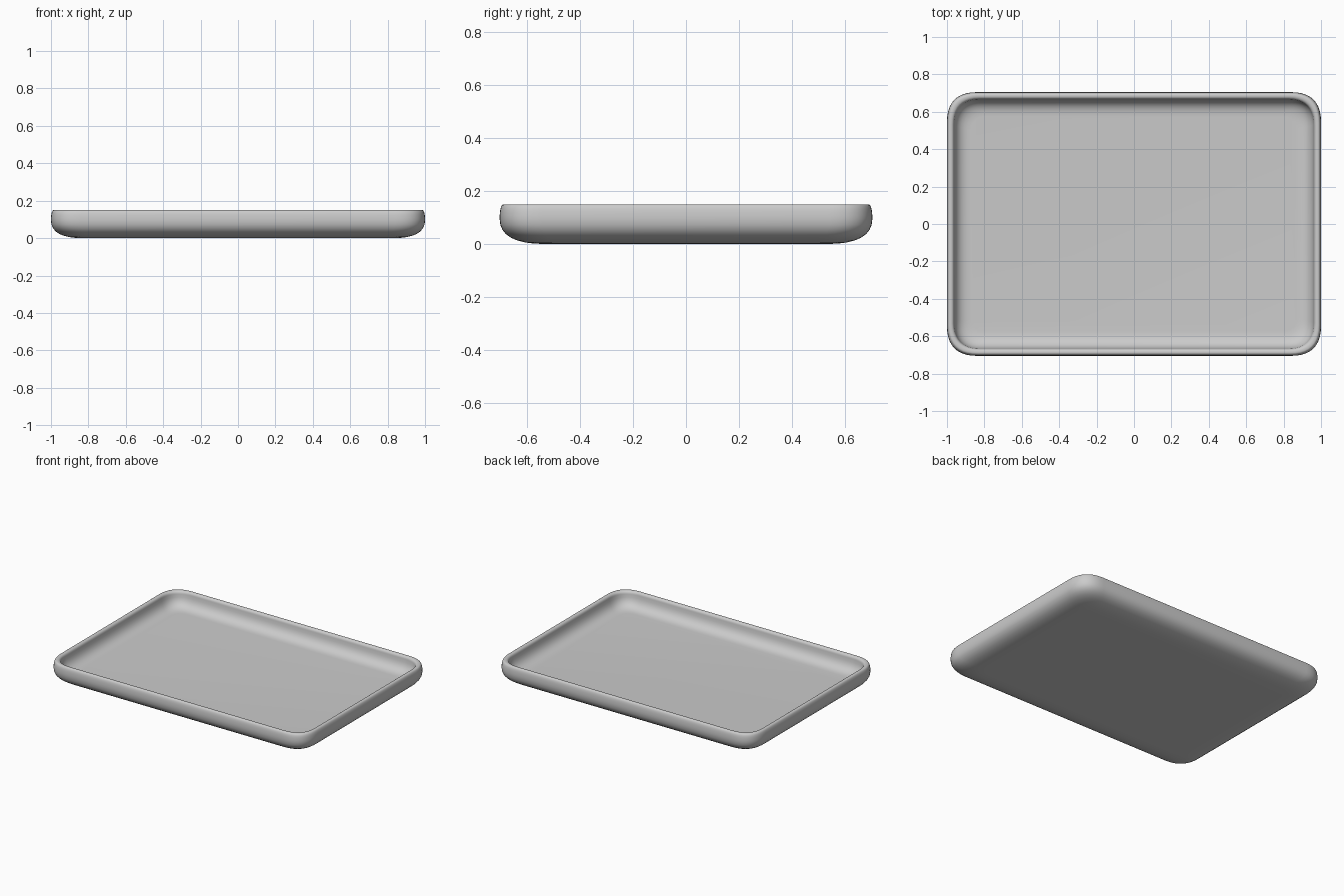
import bpy
import bmesh

if "Cube" in bpy.data.objects:
    bpy.data.objects.remove(bpy.data.objects["Cube"], do_unlink=True)

HALF_X, HALF_Y = 1.0, 0.705
CORNER_STEPS, CURVE_STEPS = 10, 8


def bezier(a, b, c, t):
    """Point on a quadratic curve."""
    return tuple((1 - t) ** 2 * p + 2 * t * (1 - t) * q + t * t * r
                 for p, q, r in zip(a, b, c))


def rounded_outline(inset, radius):
    """Soft-cornered rectangle, counter-clockwise."""
    x, y = HALF_X - inset, HALF_Y - inset
    points = []
    for sx, sy in ((1, 1), (-1, 1), (-1, -1), (1, -1)):
        side = (sx * x, sy * (y - radius))
        end = (sx * (x - radius), sy * y)
        if sx * sy < 0:
            side, end = end, side
        points += [bezier(side, (sx * x, sy * y), end, i / CORNER_STEPS)
                   for i in range(CORNER_STEPS + 1)]
    return points


# Wall section as (inset, height, corner radius), from underside to inner floor
curves = [
    ((0.17, 0.0, 0.09), (0.0, 0.0, 0.16), (0.0, 0.095, 0.16)),      # outer wall
    ((0.0, 0.095, 0.16), (0.0, 0.15, 0.16), (0.016, 0.15, 0.15)),   # outer lip
    ((0.016, 0.15, 0.15), (0.036, 0.152, 0.14), (0.038, 0.13, 0.14)),  # inner lip
    ((0.038, 0.13, 0.14), (0.044, 0.045, 0.13), (0.13, 0.045, 0.08)),  # inner wall
]
section = [curves[0][0]]
for curve in curves:
    section += [bezier(*curve, i / CURVE_STEPS) for i in range(1, CURVE_STEPS + 1)]

# Tray shell
bm = bmesh.new()
rings = [[bm.verts.new((x, y, z)) for x, y in rounded_outline(inset, radius)]
         for inset, z, radius in section]
for low, high in zip(rings, rings[1:]):
    for i in range(len(low)):
        j = (i + 1) % len(low)
        bm.faces.new((low[i], low[j], high[j], high[i]))
bm.faces.new(rings[0][::-1])
bm.faces.new(rings[-1])
mesh = bpy.data.meshes.new("tray")
bm.to_mesh(mesh)
bm.free()

tray = bpy.data.objects.new("tray", mesh)
bpy.context.collection.objects.link(tray)

# Plain grey finish
grey = bpy.data.materials.new("plain grey")
grey.use_nodes = True
color = (0.6, 0.6, 0.6, 1.0)
grey.diffuse_color = color
grey.node_tree.nodes["Principled BSDF"].inputs["Base Color"].default_value = color
mesh.materials.append(grey)

bpy.context.view_layer.objects.active = tray
tray.select_set(True)
bpy.ops.object.shade_smooth_by_angle()
